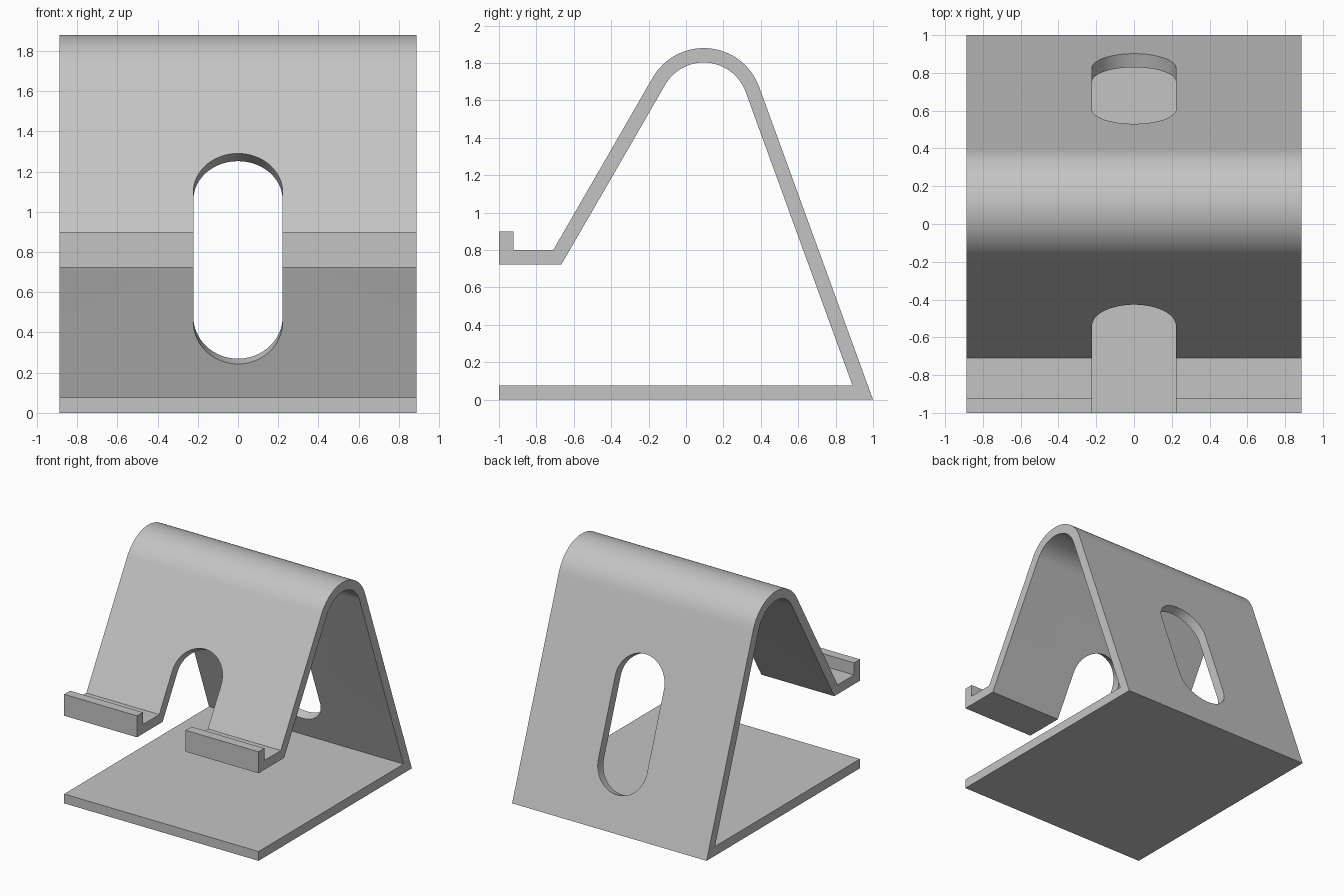
import bpy
import bmesh
from math import sin, cos, pi, radians
from mathutils import Vector

cube = bpy.data.objects.get("Cube")
if cube:
    bpy.data.objects.remove(cube, do_unlink=True)

HALF_WIDTH = 0.888
THICK = 0.077
BEND = Vector((0.095, 1.565))   # bend centre in (y, z)
RADIUS = 0.315                  # outer bend radius
BACK, FRONT = radians(20), radians(150)   # outward normals of the two legs
SLOT = 0.222                    # slot half width

grey = bpy.data.materials.new("light grey")
grey.use_nodes = True
colour = (0.55, 0.55, 0.55, 1)
grey.diffuse_color = colour
grey.node_tree.nodes["Principled BSDF"].inputs["Base Color"].default_value = colour


def prism(name, ring, offset):
    """Solid made by sweeping a closed ring of points along an offset."""
    bm = bmesh.new()
    face = bm.faces.new([bm.verts.new(p) for p in ring])
    swept = bmesh.ops.extrude_face_region(bm, geom=[face])["geom"]
    bmesh.ops.translate(bm, vec=offset,
                        verts=[v for v in swept if isinstance(v, bmesh.types.BMVert)])
    bmesh.ops.recalc_face_normals(bm, faces=bm.faces[:])
    mesh = bpy.data.meshes.new(name)
    bm.to_mesh(mesh)
    bm.free()
    mesh.materials.append(grey)
    obj = bpy.data.objects.new(name, mesh)
    bpy.context.collection.objects.link(obj)
    return obj


def arc(radius, start, end, steps=32):
    angles = [start + (end - start) * i / steps for i in range(steps + 1)]
    return [(BEND.x + radius * cos(a), BEND.y + radius * sin(a)) for a in angles]


def slot_cutter(name, angle, low, high, inner, outer):
    """Round-ended slot cut square to a leg; low and high run along the leg."""
    normal = Vector((0, cos(angle), sin(angle)))
    up = Vector((0, -normal.z, normal.y)) * (1 if normal.y > 0 else -1)
    plane = BEND.dot(Vector((cos(angle), sin(angle)))) + RADIUS
    ring = []
    for centre, start in ((high - SLOT, 0), (low + SLOT, pi)):
        for i in range(33):
            a = start + pi * i / 32
            ring.append(Vector((SLOT * cos(a), 0, 0))
                        + up * (centre + SLOT * sin(a)) + normal * (plane + inner))
    cutter = prism(name, ring, normal * (outer - inner))
    cutter.hide_render = True
    return cutter


# Bent sheet: base, back leg, rounded top, front leg, tray and lip
profile = [(-1, 0), (1, 0)]
profile += arc(RADIUS, BACK, FRONT)
profile += [(-0.71, 0.80), (-1 + THICK, 0.80), (-1 + THICK, 0.90), (-1, 0.90),
            (-1, 0.80 - THICK), (-0.666, 0.80 - THICK)]
profile += arc(RADIUS - THICK, FRONT, BACK)
profile += [(0.89, THICK), (-1, THICK)]
stand = prism("bent_stand", [(-HALF_WIDTH, y, z) for y, z in profile],
              Vector((2 * HALF_WIDTH, 0, 0)))

# Cable openings through the front tray and the back leg
cutters = [slot_cutter("front_slot_cutter", FRONT, -0.22, 0.904, -0.1, 0.45),
           slot_cutter("back_slot_cutter", BACK, -0.055, 1.031, -0.2, 0.1)]
for cutter in cutters:
    cut = stand.modifiers.new(cutter.name, "BOOLEAN")
    cut.operation = "DIFFERENCE"
    cut.solver = "EXACT"
    cut.object = cutter

# Apply the cuts and remove the cutters
bpy.context.view_layer.update()
result = bpy.data.meshes.new_from_object(
    stand.evaluated_get(bpy.context.evaluated_depsgraph_get()))
stand.modifiers.clear()
stand.data = result
for cutter in cutters:
    bpy.data.objects.remove(cutter, do_unlink=True)

# Smooth bends with crisp sheet edges
bpy.ops.object.select_all(action="DESELECT")
stand.select_set(True)
bpy.context.view_layer.objects.active = stand
bpy.ops.object.shade_smooth_by_angle(angle=radians(30))
